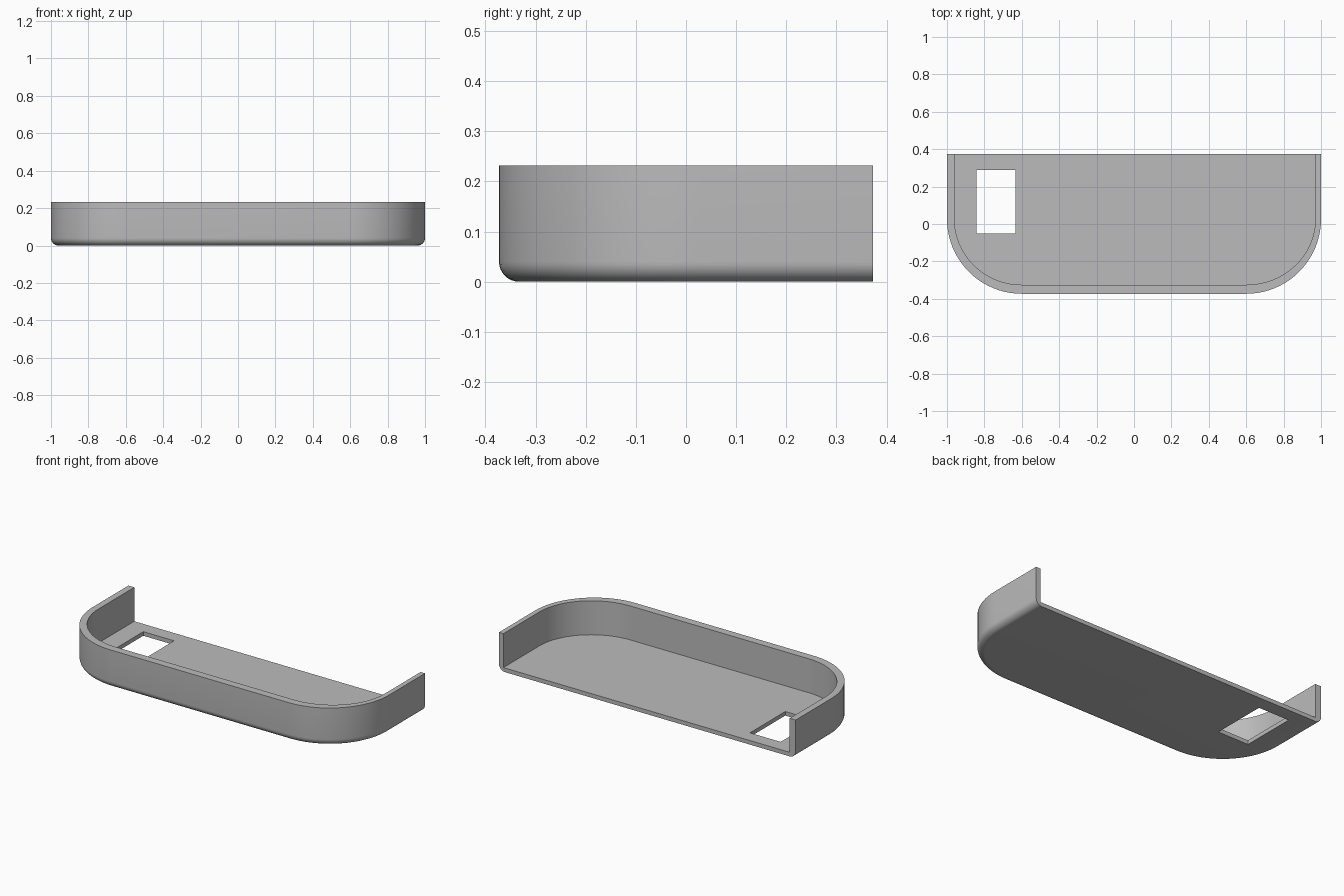
import bpy, bmesh, math

cube = bpy.data.objects.get("Cube")
if cube:
    bpy.data.objects.remove(cube, do_unlink=True)

BACK, HEIGHT, FLOOR = 0.373, 0.232, 0.025
CX, CY, FILLET, STEPS = 0.6, 0.027, 0.04, 20

grey = bpy.data.materials.new("light grey")
grey.use_nodes = True
colour = (0.5, 0.5, 0.5, 1)
grey.diffuse_color = colour
grey.node_tree.nodes["Principled BSDF"].inputs["Base Color"].default_value = colour


def outline(right, left, front):
    """Open U outline from the back right corner round the front to the back left."""
    pts = [(-right, BACK)]
    for side, reach in ((-1, right), (1, left)):
        arc = []
        for i in range(STEPS + 1):
            a = math.pi / 2 * i / STEPS
            arc.append((side * (CX + (reach - CX) * math.cos(a)),
                        CY - (front + CY) * math.sin(a)))
        pts += arc if side < 0 else arc[::-1]
    return pts + [(left, BACK)]


# Tray shell: rounded lower edge, outer wall, rim, inner wall
bm = bmesh.new()
sections = []
for i in range(9):
    a = math.pi / 2 * i / 8
    d = FILLET * (1 - math.sin(a))
    sections.append((outline(1 - d, 1 - d, 0.373 - d), FILLET * (1 - math.cos(a))))
sections.append((outline(1, 1, 0.373), HEIGHT))
inner = outline(0.96, 0.97, 0.325)
sections += [(inner, HEIGHT), (inner, FLOOR)]

loops = [[bm.verts.new((x, y, z)) for x, y in pts] for pts, z in sections]
for low, high in zip(loops, loops[1:]):
    for i in range(len(low) - 1):
        bm.faces.new((low[i], low[i + 1], high[i + 1], high[i]))

# Underside, floor and open back edge
bm.faces.new(loops[0])
bm.faces.new(loops[-1])
bm.faces.new([l[0] for l in loops] + [l[-1] for l in reversed(loops)])
bmesh.ops.recalc_face_normals(bm, faces=bm.faces)
mesh = bpy.data.meshes.new("tray")
bm.to_mesh(mesh)
bm.free()
tray = bpy.data.objects.new("tray", mesh)
bpy.context.collection.objects.link(tray)
mesh.materials.append(grey)

# Rectangular opening through the floor
bpy.ops.mesh.primitive_cube_add(size=1, location=(-0.738, 0.12, 0))
cutter = bpy.context.object
cutter.name = "opening_cutter"
cutter.scale = (0.207, 0.34, 0.2)
cutter.hide_render = True
cutter.data.materials.append(grey)
cut = tray.modifiers.new("opening", 'BOOLEAN')
cut.operation = 'DIFFERENCE'
cut.solver = 'EXACT'
cut.object = cutter

bpy.ops.object.select_all(action='DESELECT')
tray.select_set(True)
bpy.context.view_layer.objects.active = tray
bpy.ops.object.modifier_apply(modifier=cut.name)
bpy.data.objects.remove(cutter, do_unlink=True)
bpy.ops.object.shade_smooth_by_angle(angle=math.radians(30))
